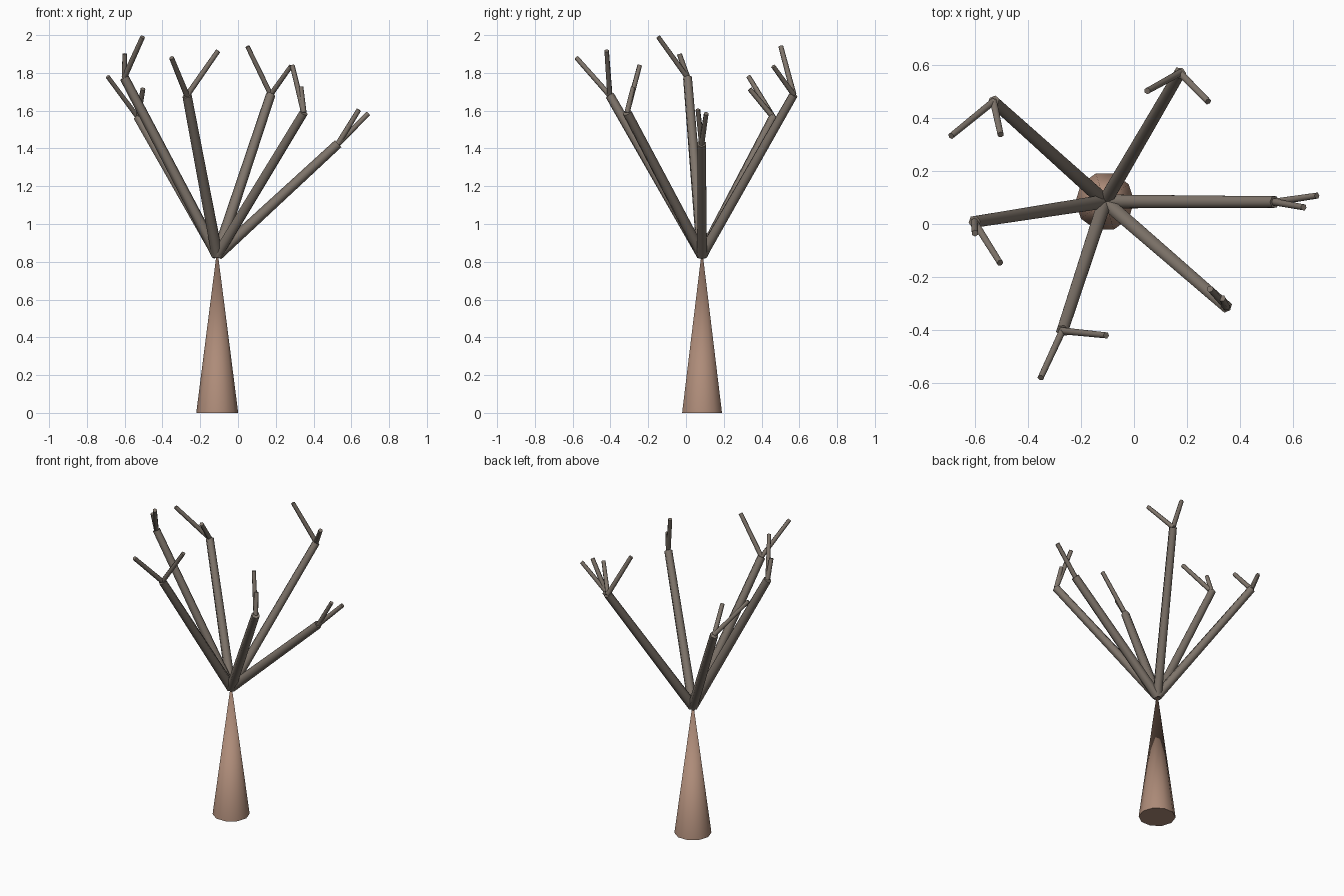
import bpy, math
from mathutils import Vector

if "Cube" in bpy.data.objects:
    bpy.data.objects.remove(bpy.data.objects["Cube"])


def material(name, rgb):
    m = bpy.data.materials.new(name)
    m.diffuse_color = (*rgb, 1)
    m.use_nodes = True
    m.node_tree.nodes["Principled BSDF"].inputs["Base Color"].default_value = m.diffuse_color
    return m


BARK = material("trunk_bark", (0.42, 0.26, 0.19))
WOOD = material("branch_wood", (0.21, 0.175, 0.145))


def limb(name, start, end, r1, r2, sides, mat):
    """Tapered round limb running from start to end."""
    a, b = Vector(start), Vector(end)
    d = b - a
    bpy.ops.mesh.primitive_cone_add(vertices=sides, radius1=r1, radius2=r2, depth=d.length,
                                    location=(a + b) / 2,
                                    rotation=d.to_track_quat('Z', 'Y').to_euler())
    ob = bpy.context.object
    ob.name = name
    ob.data.materials.append(mat)
    bpy.ops.object.shade_smooth_by_angle(angle=math.radians(65))
    return ob


# Trunk: pointed cone, turned so that corners lie on the x axis
trunk = limb("trunk", (-0.11, 0.085, 0), (-0.11, 0.085, 0.87), 0.111, 0, 10, BARK)
trunk.rotation_euler.z += math.radians(18)

# Each branch: its tip, followed by the tips of its two twigs
FORK = (-0.11, 0.085, 0.835)
BRANCHES = {
    "right": [(0.53, 0.083, 1.425), (0.64, 0.063, 1.605), (0.69, 0.107, 1.585)],
    "back_right": [(0.173, 0.57, 1.685), (0.05, 0.502, 1.94), (0.28, 0.462, 1.835)],
    "back_left": [(-0.53, 0.462, 1.565), (-0.69, 0.332, 1.78), (-0.503, 0.337, 1.715)],
    "left": [(-0.602, 0.008, 1.775), (-0.505, -0.147, 1.99), (-0.6, -0.035, 1.90)],
    "front_left": [(-0.27, -0.403, 1.68), (-0.352, -0.58, 1.88), (-0.105, -0.42, 1.917)],
    "front_right": [(0.348, -0.312, 1.59), (0.287, -0.245, 1.84), (0.333, -0.28, 1.725)],
}
for side, (tip, *twigs) in BRANCHES.items():
    limb(f"{side}_branch", FORK, tip, 0.03, 0.025, 6, WOOD)
    for i, end in enumerate(twigs, 1):
        limb(f"{side}_twig_{i}", tip, end, 0.015, 0.013, 6, WOOD)
